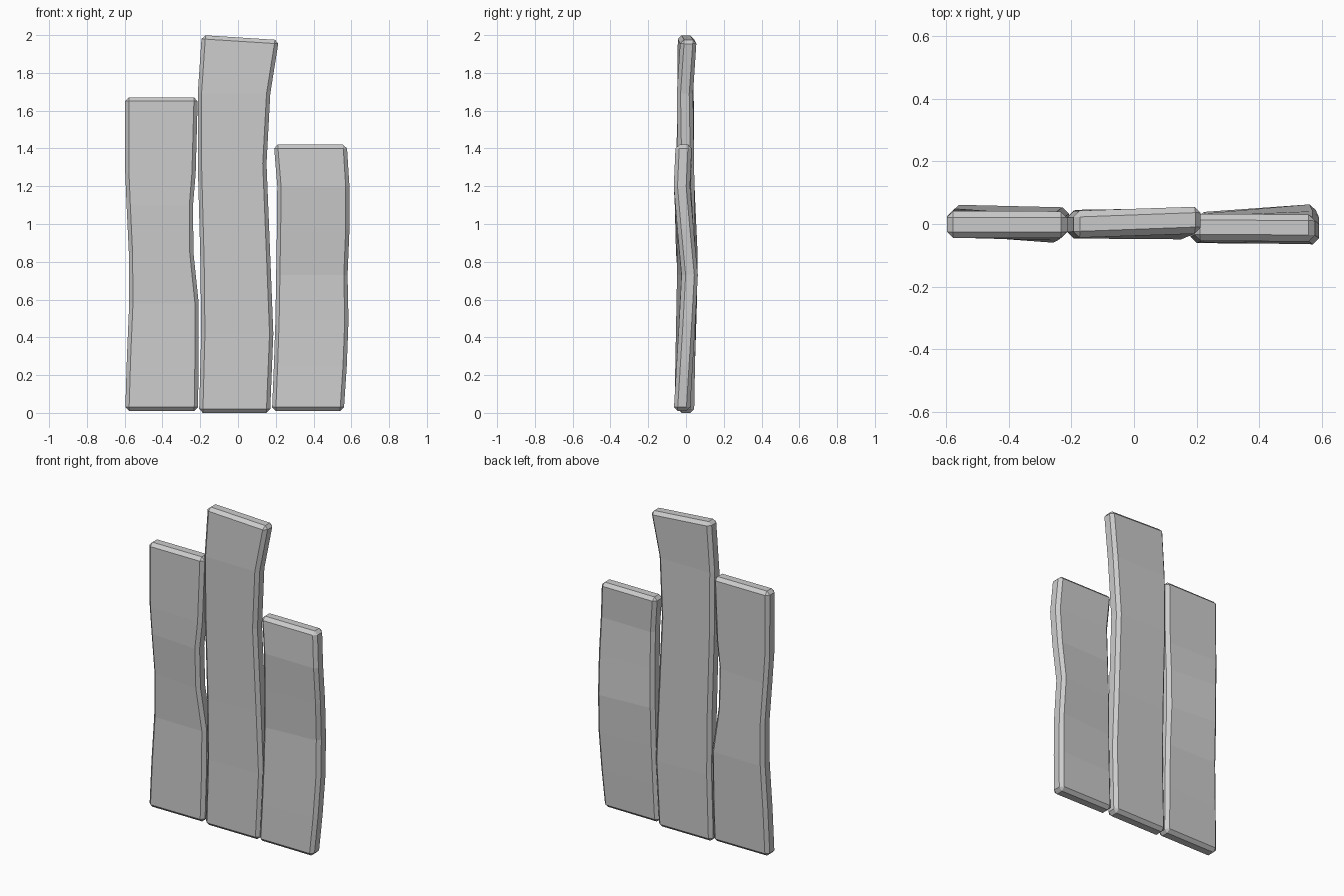
import bpy, bmesh

THICK = 0.086


def plank(name, levels, top_drop=0.0):
    # each level: z, left x, right x, left-edge y, right-edge y
    bm = bmesh.new()
    rings = []
    for i, (z, xl, xr, yl, yr) in enumerate(levels):
        drop = top_drop if i == len(levels) - 1 else 0.0
        h = THICK / 2
        pts = [(xl, yl - h, z), (xr, yr - h, z - drop),
               (xr, yr + h, z - drop), (xl, yl + h, z)]
        rings.append([bm.verts.new(p) for p in pts])
    for a, b in zip(rings, rings[1:]):
        for k in range(4):
            n = (k + 1) % 4
            bm.faces.new((a[k], a[n], b[n], b[k]))
    bm.faces.new(rings[0][::-1])
    bm.faces.new(rings[-1])
    bmesh.ops.recalc_face_normals(bm, faces=bm.faces)
    mesh = bpy.data.meshes.new(name)
    bm.to_mesh(mesh)
    bm.free()
    obj = bpy.data.objects.new(name, mesh)
    bpy.context.collection.objects.link(obj)
    # chipped long edges and ends
    bev = obj.modifiers.new("chamfer", "BEVEL")
    bev.width = 0.02
    bev.segments = 1
    bev.limit_method = "ANGLE"
    bev.angle_limit = 1.0
    return obj


# medium board on the left
plank("left_board", [
    (0.01, -0.597, -0.212, -0.002, -0.002),
    (0.30, -0.588, -0.208, 0.005, 0.006),
    (0.58, -0.576, -0.208, 0.015, 0.010),
    (0.85, -0.578, -0.236, 0.020, -0.012),
    (1.10, -0.590, -0.238, 0.008, -0.018),
    (1.27, -0.597, -0.224, 0.000, -0.010),
    (1.67, -0.597, -0.213, -0.002, -0.002),
])

# tall board in the middle
plank("middle_board", [
    (0.00, -0.206, 0.170, 0.000, 0.000),
    (0.42, -0.195, 0.187, 0.002, 0.008),
    (0.80, -0.199, 0.172, 0.002, 0.006),
    (1.32, -0.213, 0.151, 0.000, 0.000),
    (1.69, -0.213, 0.171, -0.003, -0.006),
    (2.00, -0.192, 0.216, -0.001, 0.014),
], top_drop=0.026)

# short board on the right
plank("right_board", [
    (0.01, 0.180, 0.560, -0.018, -0.022),
    (0.25, 0.190, 0.576, -0.014, -0.007),
    (0.49, 0.198, 0.585, -0.010, 0.008),
    (0.73, 0.202, 0.580, -0.006, 0.021),
    (0.97, 0.206, 0.590, -0.010, -0.002),
    (1.20, 0.208, 0.590, -0.016, -0.022),
    (1.42, 0.190, 0.576, -0.010, -0.012),
])
